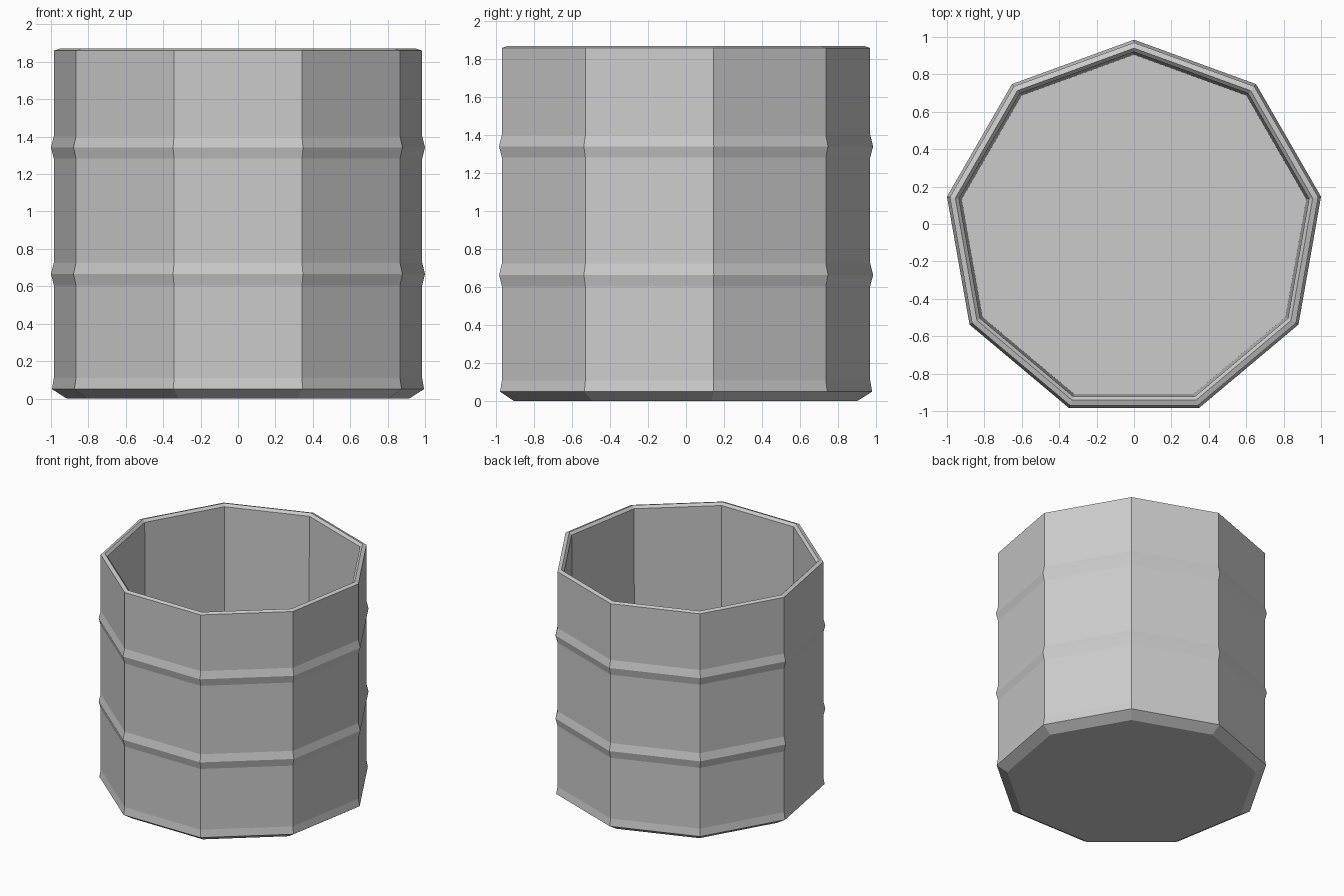
import bpy, bmesh
from math import sin, cos, radians

if "Cube" in bpy.data.objects:
    bpy.data.objects.remove(bpy.data.objects["Cube"])

SIDES = 9
Y_OFFSET = -0.03

# Profile (corner radius, height): underside, outer wall with two ribs, rim, inner wall, floor
R, RIB = 1.0, 1.0154
profile = [(0.93, 0.0), (1.01, 0.05), (R, 0.11)]
for z in (0.665, 1.342):
    profile += [(R, z - 0.06), (RIB, z), (R, z + 0.06)]
profile += [(R, 1.86), (0.97, 1.87), (0.95, 1.85), (0.935, 0.06)]

# Open barrel shell: stacked nine-sided rings
bm = bmesh.new()
rings = []
for r, z in profile:
    angles = [radians(90 + 360 * i / SIDES) for i in range(SIDES)]
    rings.append([bm.verts.new((r * cos(a), r * sin(a) + Y_OFFSET, z)) for a in angles])
for low, high in zip(rings, rings[1:]):
    for i in range(SIDES):
        j = (i + 1) % SIDES
        bm.faces.new((low[i], low[j], high[j], high[i]))

# Underside and inner floor
bm.faces.new(rings[0][::-1])
bm.faces.new(rings[-1])
bmesh.ops.recalc_face_normals(bm, faces=bm.faces)

mesh = bpy.data.meshes.new("barrel")
bm.to_mesh(mesh)
bm.free()
bpy.context.collection.objects.link(bpy.data.objects.new("open_barrel", mesh))
